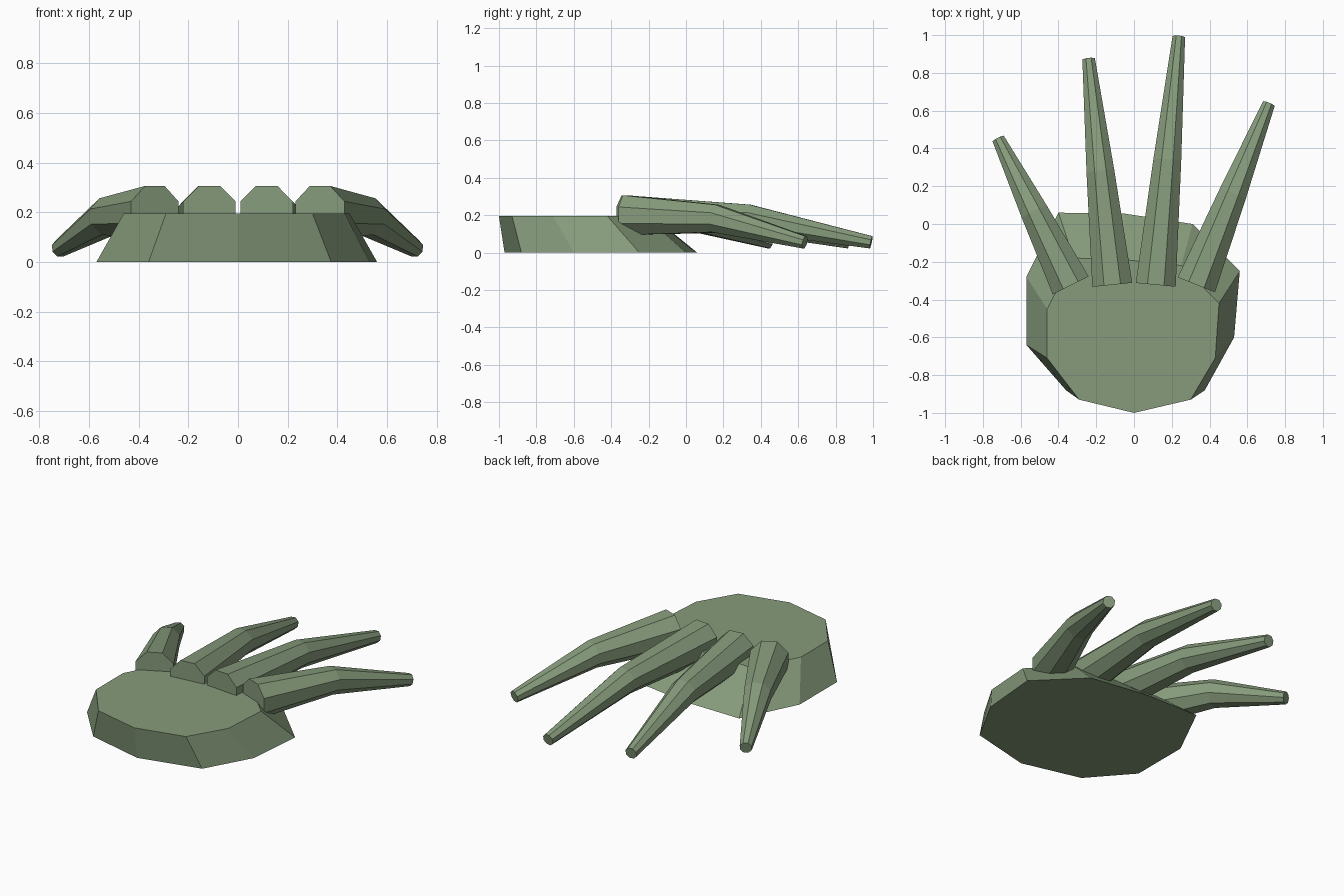
import bpy, bmesh, math
from mathutils import Vector

if "Cube" in bpy.data.objects:
    bpy.data.objects.remove(bpy.data.objects["Cube"])

green = bpy.data.materials.new("sage_green")
green.diffuse_color = (0.24, 0.33, 0.20, 1)
green.use_nodes = True
green.node_tree.nodes["Principled BSDF"].inputs["Base Color"].default_value = green.diffuse_color


def loft(name, rings):
    """Skin a closed solid through rings with equal point counts."""
    bm = bmesh.new()
    loops = [[bm.verts.new(p) for p in ring] for ring in rings]
    n = len(loops[0])
    for a, b in zip(loops, loops[1:]):
        for i in range(n):
            j = (i + 1) % n
            bm.faces.new((a[i], a[j], b[j], b[i]))
    bm.faces.new(loops[0])
    bm.faces.new(loops[-1])
    bmesh.ops.recalc_face_normals(bm, faces=bm.faces)
    mesh = bpy.data.meshes.new(name)
    bm.to_mesh(mesh)
    bm.free()
    mesh.materials.append(green)
    obj = bpy.data.objects.new(name, mesh)
    bpy.context.collection.objects.link(obj)
    return obj


def ring(center, radius, yaw, pitch, sides=8):
    """Flat-topped polygon facing along a heading, tipped down by pitch."""
    side = Vector((math.cos(yaw), -math.sin(yaw), 0))
    ahead = Vector((math.sin(yaw), math.cos(yaw), 0))
    up = Vector((0, 0, math.cos(pitch))) + ahead * math.sin(pitch)
    pts = []
    for i in range(sides):
        a = math.tau * (i + 0.5) / sides
        pts.append(Vector(center) + radius * (side * math.cos(a) + up * math.sin(a)))
    return pts


# Palm: ten-sided slab with splayed walls and a long slope at the back
bottom = [(0, -.97), (.375, -.88), (.53, -.6), (.56, -.25), (.31, 0),
          (-.05, .055), (-.4, .06), (-.57, -.28), (-.57, -.64), (-.36, -.88)]
top = [(0, -1), (.3, -.93), (.43, -.71), (.45, -.42), (.25, -.22),
       (-.04, -.19), (-.32, -.18), (-.46, -.45), (-.46, -.71), (-.29, -.93)]
loft("palm", [[(x, y, 0) for x, y in bottom], [(x, y, .195) for x, y in top]])

# Fingers: tapered octagonal tubes bent at a knuckle halfway along
fingers = {
    "outer_left_finger": ((-.335, -.325), (-.718, .45)),
    "inner_left_finger": ((-.115, -.322), (-.24, .872)),
    "inner_right_finger": ((.115, -.322), (.237, .99)),
    "outer_right_finger": ((.33, -.322), (.713, .635)),
}
for name, (base, tip) in fingers.items():
    yaw = math.atan2(tip[0] - base[0], tip[1] - base[1])
    mid = [(b + t) / 2 for b, t in zip(base, tip)]
    loft(name, [ring((*base, .2), .115, yaw, 0),
                ring((*mid, .183), .08, yaw, .12),
                ring((*tip, .055), .036, yaw, .22)])
